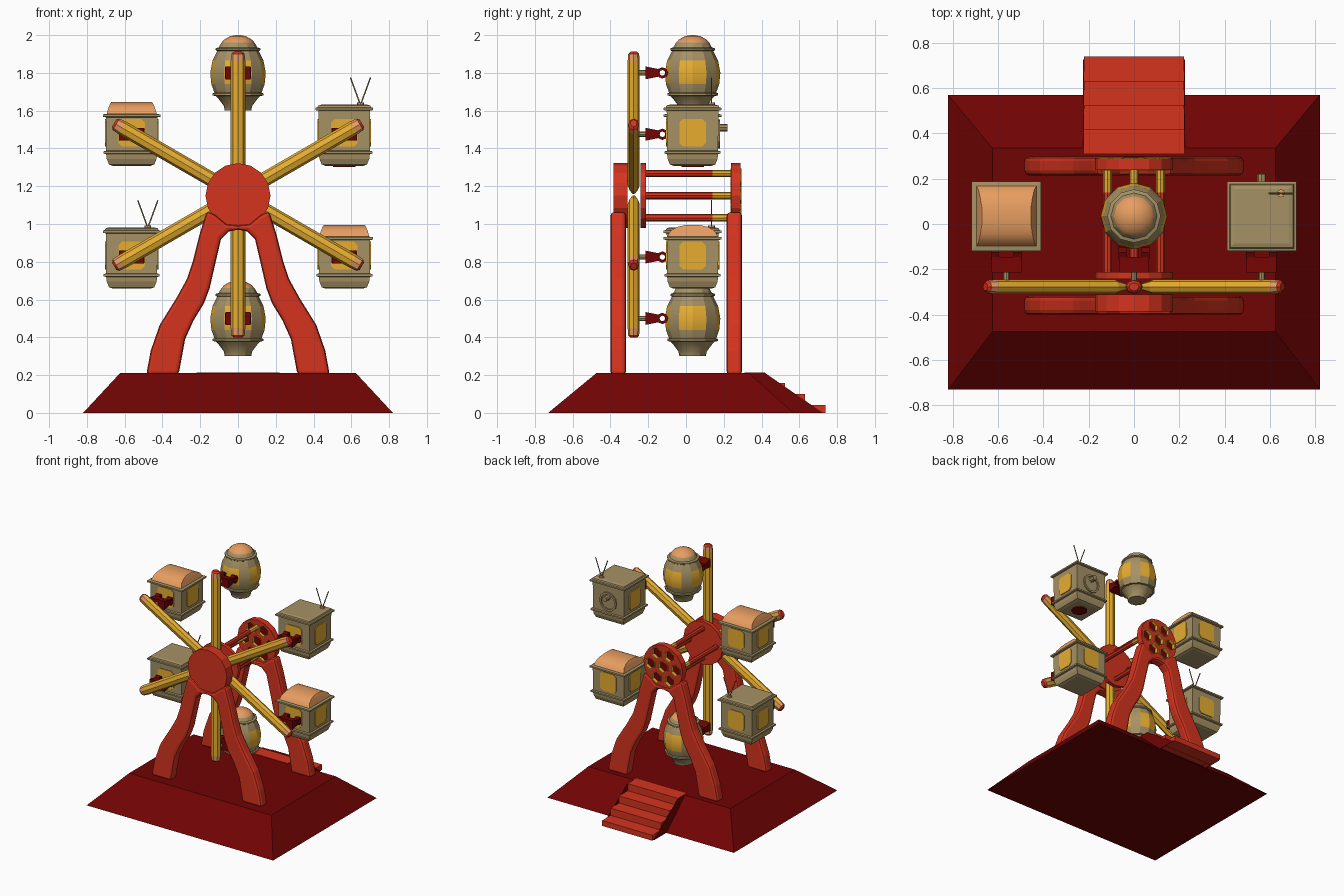
import bpy, bmesh
from math import pi, sin, cos, radians, sqrt
from mathutils import Matrix

if "Cube" in bpy.data.objects:
    bpy.data.objects.remove(bpy.data.objects["Cube"])


def material(name, rgb):
    m = bpy.data.materials.new(name)
    m.use_nodes = True
    m.diffuse_color = (*rgb, 1)
    m.node_tree.nodes["Principled BSDF"].inputs["Base Color"].default_value = (*rgb, 1)
    return m


RED = material("bright red", (0.66, 0.033, 0.013))
DARK = material("dark red", (0.165, 0.001, 0.001))
YELLOW = material("golden yellow", (0.80, 0.42, 0.03))
BEIGE = material("khaki beige", (0.38, 0.285, 0.13))
PEACH = material("peach", (0.82, 0.345, 0.12))

ALONG_Y = Matrix.Rotation(-pi / 2, 4, 'X')
ALONG_X = Matrix.Rotation(pi / 2, 4, 'Y')


def at(x, y, z):
    return Matrix.Translation((x, y, z))


def finish(name, bm, mats, matrix, smooth=None):
    bmesh.ops.recalc_face_normals(bm, faces=bm.faces)
    bm.transform(matrix)
    me = bpy.data.meshes.new(name)
    bm.to_mesh(me)
    bm.free()
    for m in mats:
        me.materials.append(m)
    ob = bpy.data.objects.new(name, me)
    bpy.context.collection.objects.link(ob)
    if smooth:
        bpy.ops.object.select_all(action='DESELECT')
        ob.select_set(True)
        bpy.context.view_layer.objects.active = ob
        bpy.ops.object.shade_smooth_by_angle(angle=radians(smooth))
    return ob


def loft(name, profile, sides, mats, matrix=Matrix(), rule=None, ring=False, smooth=None):
    """Stack cross-sections (half x, half y, z); four sides gives a rectangle."""
    bm = bmesh.new()
    k, phase = (sqrt(2), pi / 4) if sides == 4 else (1, 0)
    rows = [[bm.verts.new((rx * k * cos(phase + 2 * pi * i / sides),
                           ry * k * sin(phase + 2 * pi * i / sides), z))
             for i in range(sides)] for rx, ry, z in profile]
    pairs = list(zip(rows, rows[1:]))
    if ring:
        pairs.append((rows[-1], rows[0]))
    else:
        bm.faces.new(rows[0])
        bm.faces.new(rows[-1])
    for a, b in pairs:
        for i in range(sides):
            j = (i + 1) % sides
            bm.faces.new((a[i], a[j], b[j], b[i]))
    if rule:
        for f in bm.faces:
            f.material_index = rule(f.calc_center_median())
    return finish(name, bm, mats, matrix, smooth)


def rod(name, r, a, b, mat, matrix, sides=8):
    return loft(name, [(r, r, a), (r, r, b)], sides, [mat], matrix)


def box(name, x0, x1, y0, y1, z0, z1, mat):
    hx, hy = (x1 - x0) / 2, (y1 - y0) / 2
    return loft(name, [(hx, hy, z0), (hx, hy, z1)], 4, [mat],
                at((x0 + x1) / 2, (y0 + y1) / 2, 0))


def prism(name, outline, depth, mat, matrix, bevel=0):
    """Extrude a flat outline along local z."""
    bm = bmesh.new()
    f = bm.faces.new([bm.verts.new((x, y, 0)) for x, y in outline])
    ext = bmesh.ops.extrude_face_region(bm, geom=[f])["geom"]
    bmesh.ops.translate(bm, vec=(0, 0, depth),
                        verts=[v for v in ext if isinstance(v, bmesh.types.BMVert)])
    ob = finish(name, bm, [mat], matrix)
    if bevel:
        mod = ob.modifiers.new("rounded edges", 'BEVEL')
        mod.width, mod.segments, mod.angle_limit = bevel, 2, radians(50)
    return ob


# Base
bm = bmesh.new()
bottom = [bm.verts.new((x, y, 0)) for x, y in ((-.82, -.73), (.82, -.73), (.82, .57), (-.82, .57))]
top = [bm.verts.new((x, y, .21)) for x, y in ((-.625, -.475), (.625, -.475), (.625, .335), (-.625, .335))]
bm.faces.new(bottom)
bm.faces.new(top)
for i in range(4):
    j = (i + 1) % 4
    bm.faces.new((bottom[i], bottom[j], top[j], top[i]))
finish("base", bm, [DARK], Matrix())

# Steps between two thin stringers
YZ = Matrix(((0, 0, 1, 0), (1, 0, 0, 0), (0, 1, 0, 0), (0, 0, 0, 1)))   # outline in y, z
for side, x in (("left", .22), ("right", -.226)):
    prism(f"{side}_stringer", [(.31, 0), (.31, .21), (.42, .21), (.725, 0)], .006, DARK, at(x, 0, 0) @ YZ)
for i in range(4):
    y, z = .31 + .107 * i, .214 - .057 * i
    box(f"step_{i + 1}", -.221, .221, y, y + .107, max(z - .058, 0), z, RED)

# Two arched support frames
XZ = Matrix(((1, 0, 0, 0), (0, 0, 1, 0), (0, 1, 0, 0), (0, 0, 0, 1)))   # outline in x, z
half = [(.05, .96), (.09, .92), (.125, .77), (.15, .66), (.18, .58), (.235, .49), (.28, .39), (.315, .2),
        (.486, .2), (.462, .33), (.415, .465), (.325, .61), (.27, .71), (.24, .80), (.205, .94),
        (.165, 1.07), (.12, 1.05), (.06, 1.0)]
outline = half + [(0, .995)] + [(-x, z) for x, z in reversed(half)] + [(0, .97)]
for name, y in (("front", -.40), ("back", .215)):
    prism(f"{name}_support_frame", outline, .082, RED, at(0, y, 0) @ XZ, .02)

# Hub discs
HUB_Z = 1.15
HUB = at(0, 0, HUB_Z) @ ALONG_Y
rod("front_hub_disc", .172, -.385, -.31, RED, HUB, 16)
rod("inner_hub_disc", .172, -.242, -.212, RED, HUB, 16)
back_disc = rod("back_hub_disc", .172, .238, .288, RED, HUB, 16)

# Honeycomb openings in the back disc
cells = [(0, 0)] + [(.112 * cos(i * pi / 3), .112 * sin(i * pi / 3)) for i in range(6)]
for n, (x, z) in enumerate(cells):
    place = at(x, 0, HUB_Z + z) @ ALONG_Y @ Matrix.Rotation(pi / 6, 4, 'Z')
    cutter = rod("cell_cutter", .046, .2, .33, RED, place, 6)
    mod = back_disc.modifiers.new("opening", 'BOOLEAN')
    mod.operation, mod.object = 'DIFFERENCE', cutter
    mod.solver = 'EXACT'
    bpy.context.view_layer.update()
    cut = bpy.data.meshes.new_from_object(back_disc.evaluated_get(bpy.context.evaluated_depsgraph_get()))
    back_disc.modifiers.clear()
    back_disc.data = cut
    bpy.data.objects.remove(cutter)
    loft(f"cell_rim_{n}", [(.048, .048, .236), (.048, .048, .293), (.043, .043, .293), (.043, .043, .236)],
         6, [YELLOW], place, ring=True)
    rod(f"cell_panel_{n}", .045, .258, .266, DARK, place, 6)

# Four rods joining the hub discs
for i in range(4):
    x, z = .117 * cos(i * pi / 2), .117 * sin(i * pi / 2)
    place = at(x, 0, HUB_Z + z) @ ALONG_Y
    rod(f"hub_rod_{i + 1}", .019, -.22, .14, RED, place)
    rod(f"hub_rod_end_{i + 1}", .019, .14, .26, YELLOW, place)

# Spokes with banded tips
spoke = [(.014, .012, .03), (.039, .032, .10), (.039, .032, .705), (.035, .029, .745), (.022, .018, .757)]
for i in range(6):
    loft(f"spoke_{i + 1}", spoke, 8, [YELLOW, PEACH, RED],
         at(0, -.277, 1.155) @ Matrix.Rotation(i * pi / 3, 4, 'Y'),
         rule=lambda c: 2 if c.z > .748 else int(c.z > .71))


# Cabins
def sym(*pts):
    return [(r, r, z) for r, z in pts]


ROUND = sym((.07, -.20), (.075, -.175), (.105, -.135), (.118, -.122), (.134, -.12), (.134, -.108),
            (.125, -.105), (.141, -.06), (.147, 0), (.135, .065), (.11, .115), (.118, .12), (.118, .13),
            (.102, .135), (.088, .16), (.072, .177), (.042, .194), (.012, .20))
BODY = sym((.10, -.167), (.12, -.16), (.132, -.13), (.135, -.105), (.148, -.102), (.148, -.09),
           (.135, -.087))
FLAT_TOP = sym((.137, .125), (.153, .128), (.153, .14), (.142, .143), (.138, .152), (.12, .157))
ROOF_EDGE = sym((.137, .09), (.153, .093), (.153, .105), (.132, .108), (.13, .113))
ROOF = [(.132, .132, .112), (.123, .116, .14), (.115, .08, .16), (.108, .035, .17)]


def round_rule(c):
    if c.z > .16:
        return 2
    facing = max(abs(c.x), abs(c.y)) > .9 * sqrt(c.x ** 2 + c.y ** 2)
    return int(-.06 < c.z < .065 and facing)


def bracket(name, x, z):
    """Peg, tapered block and two knuckle rings joining a cabin to its spoke."""
    rod(f"{name}_peg", .014, -.26, -.20, BEIGE, at(x, 0, z) @ ALONG_Y)
    loft(f"{name}_block", [(.066, .034, -.215), (.066, .02, -.145)], 4, [DARK], at(x, 0, z) @ ALONG_Y)
    for s in (-1, 1):
        loft(f"{name}_knuckle", sym((.03, -.018), (.03, .018), (.015, .018), (.015, -.018)), 8, [DARK],
             at(x + s * .05, -.125, z) @ ALONG_X, ring=True)


def windows(name, centre, sides):
    w, h, c = .07, .074, .02
    shape = [(w, h - c), (w - c, h), (c - w, h), (-w, h - c), (-w, c - h), (c - w, -h), (w - c, -h), (w, c - h)]
    for i in sides:
        turn = Matrix.Rotation(i * pi / 2, 4, 'Z')
        prism(f"{name}_window", shape, .008, YELLOW, centre @ turn @ at(0, -.142, .008) @ XZ)


def antenna(name, centre):
    foot = centre @ at(.085, .10, .155)
    rod(f"{name}_antenna_foot", .018, 0, .012, PEACH, foot)
    for s in (-1, 1):
        rod(f"{name}_antenna", .004, 0, .155, BEIGE, foot @ Matrix.Rotation(s * .35, 4, 'Y'), 5)


for i in range(6):
    a = i * pi / 3
    x, z = .65 * sin(a), HUB_Z + .65 * cos(a)
    name = f"cabin_{i + 1}"
    centre = at(x, .035, z)
    bracket(name, x, z)
    if i % 3 == 0:
        loft(name, ROUND, 12, [BEIGE, YELLOW, PEACH], centre, rule=round_rule, smooth=25)
        continue
    if i in (1, 4):
        loft(name, BODY + FLAT_TOP, 4, [BEIGE], centre)
        antenna(name, centre)
    else:
        loft(name, BODY + ROOF_EDGE, 4, [BEIGE], centre)
        loft(f"{name}_roof", ROOF, 4, [PEACH], centre, smooth=35)
    windows(name, centre, (0, 1, 3) if i == 1 else range(4))
    if i == 1:
        # Rear hatch with its spout, and a round plate underneath
        loft("hatch_frame", sym((.075, .13), (.075, .145), (.06, .145), (.06, .13)), 12, [BEIGE],
             centre @ ALONG_Y, ring=True)
        rod("hatch_spout", .02, .13, .185, BEIGE, centre @ at(0, 0, .035) @ ALONG_Y)
        rod("underside_plate", .06, -.173, -.16, DARK, centre, 12)
